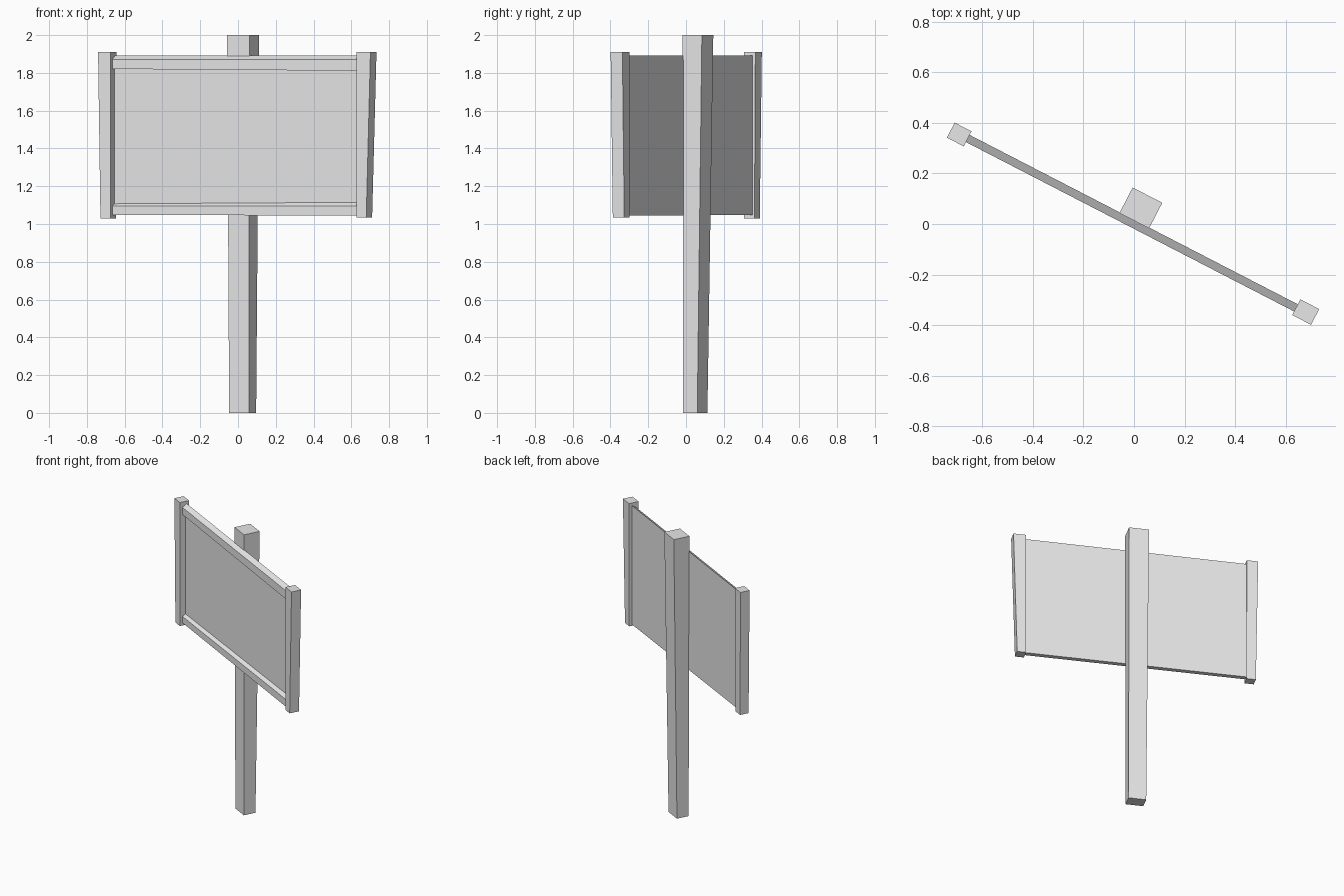
import bpy, bmesh, math

cube = bpy.data.objects.get("Cube")
if cube:
    bpy.data.objects.remove(cube, do_unlink=True)

# One plain grey for the whole sign
grey = bpy.data.materials.new("plain_grey")
grey.use_nodes = True
colour = (0.8, 0.8, 0.8, 1)
grey.diffuse_color = colour
grey.node_tree.nodes["Principled BSDF"].inputs["Base Color"].default_value = colour

TURN = math.radians(-27.3)


def loft(name, ring_a, ring_b):
    """Solid joining two matching rings, turned with the sign."""
    bm = bmesh.new()
    a = [bm.verts.new(p) for p in ring_a]
    b = [bm.verts.new(p) for p in ring_b]
    n = len(a)
    bm.faces.new(a)
    bm.faces.new(b)
    for i in range(n):
        j = (i + 1) % n
        bm.faces.new((a[i], a[j], b[j], b[i]))
    bmesh.ops.recalc_face_normals(bm, faces=bm.faces)
    mesh = bpy.data.meshes.new(name)
    bm.to_mesh(mesh)
    bm.free()
    mesh.materials.append(grey)
    obj = bpy.data.objects.new(name, mesh)
    obj.rotation_euler.z = TURN
    bpy.context.collection.objects.link(obj)
    return obj


def rect(x0, x1, y0, y1, z):
    return [(x0, y0, z), (x1, y0, z), (x1, y1, z), (x0, y1, z)]


# Central post, slightly wider at the top
loft("main_post",
     rect(-0.059, 0.058, 0.012, 0.097, 0),
     rect(-0.071, 0.061, 0.012, 0.126, 2))

# End posts, tapering on their outer sides
loft("right_end_post",
     rect(-0.801, -0.740, -0.036, 0.026, 1.03),
     rect(-0.815, -0.740, -0.036, 0.031, 1.91))
loft("left_end_post",
     rect(0.722, 0.781, -0.033, 0.035, 1.035),
     rect(0.722, 0.806, -0.033, 0.037, 1.91))

# Board: thin panel with a lipped rail along its top and bottom
BACK, PANEL, FRONT = 0.015, 0.006, -0.017


def board_profile(x, bottom, sill, lip, head):
    points = [(BACK, bottom), (BACK, 1.891), (FRONT, 1.871), (FRONT, head),
              (PANEL, head), (PANEL, lip), (FRONT, sill), (FRONT, bottom)]
    return [(x, y, z) for y, z in points]


loft("sign_board",
     board_profile(-0.76, 1.049, 1.094, 1.107, 1.821),
     board_profile(0.75, 1.044, 1.096, 1.115, 1.811))
